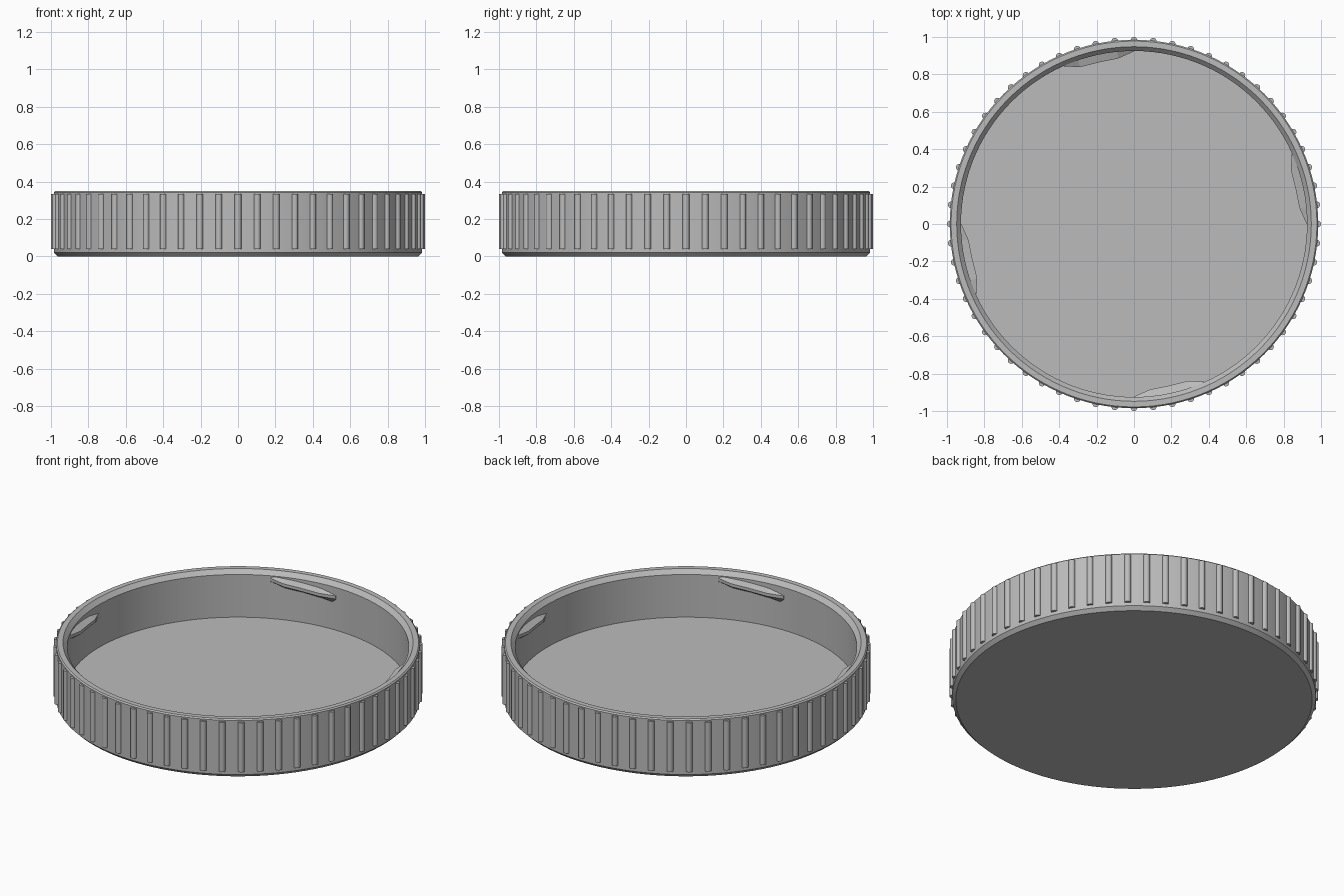
import bpy, bmesh
from math import sin, cos, pi, radians

cube = bpy.data.objects.get("Cube")
if cube:
    bpy.data.objects.remove(cube, do_unlink=True)

grey = bpy.data.materials.new("plain grey")
grey.use_nodes = True
colour = (0.5, 0.5, 0.5, 1)
grey.diffuse_color = colour
grey.node_tree.nodes["Principled BSDF"].inputs["Base Color"].default_value = colour


def polar(r, a, z):
    return (r * cos(a), r * sin(a), z)


def finish(name, bm, smooth=True):
    bmesh.ops.recalc_face_normals(bm, faces=bm.faces[:])
    mesh = bpy.data.meshes.new(name)
    bm.to_mesh(mesh)
    bm.free()
    mesh.materials.append(grey)
    obj = bpy.data.objects.new(name, mesh)
    bpy.context.collection.objects.link(obj)
    if smooth:
        bpy.ops.object.select_all(action="DESELECT")
        bpy.context.view_layer.objects.active = obj
        obj.select_set(True)
        bpy.ops.object.shade_smooth_by_angle(angle=radians(30))
    return obj


def loft(bm, rings, closed):
    """Skin matching loops of points; close the loop of rings or cap its ends."""
    loops = [[bm.verts.new(p) for p in ring] for ring in rings]
    pairs = list(zip(loops, loops[1:]))
    if closed:
        pairs.append((loops[-1], loops[0]))
    for a, b in pairs:
        for i in range(len(a)):
            j = (i + 1) % len(a)
            bm.faces.new((a[i], a[j], b[j], b[i]))
    if not closed:
        bm.faces.new(loops[0])
        bm.faces.new(loops[-1])


# Lid shell: base chamfer, outer wall, rim, inner chamfer, floor
profile = [(0.965, 0), (0.985, 0.02), (0.985, 0.343), (0.978, 0.35),
           (0.948, 0.35), (0.925, 0.325), (0.925, 0.07)]
segments = 120
bm = bmesh.new()
loft(bm, [[polar(r, 2 * pi * i / segments, z) for i in range(segments)]
          for r, z in profile], False)
finish("lid_shell", bm)

# Grip ribs: half-round bars around the outer wall
rib_count, rib_radius = 60, 0.018
bm = bmesh.new()
for k in range(rib_count):
    turn = 2 * pi * k / rib_count
    rings = []
    for z in (0.04, 0.335):
        ring = []
        for s in range(9):
            t = -pi / 2 + pi * s / 8
            x, y = 0.982 + rib_radius * cos(t), rib_radius * sin(t)
            ring.append((x * cos(turn) - y * sin(turn),
                         x * sin(turn) + y * cos(turn), z))
        rings.append(ring)
    loft(bm, rings, False)
finish("grip_ribs", bm)

# Thread lugs: four rising wedges inside the wall
stations = [(0, 0.923), (5.5, 0.889), (12, 0.884), (19, 0.887), (24, 0.923)]
for k in range(4):
    bm = bmesh.new()
    rings = []
    for deg, inner in stations:
        a = radians(deg + 90 * k)
        rise = 0.0015 * (deg - 12)
        rings.append([polar(0.94, a, 0.24 + rise), polar(inner, a, 0.275 + rise),
                      polar(inner, a, 0.293 + rise), polar(0.94, a, 0.31 + rise)])
    loft(bm, rings, False)
    finish(f"thread_lug_{k + 1}", bm, smooth=False)
